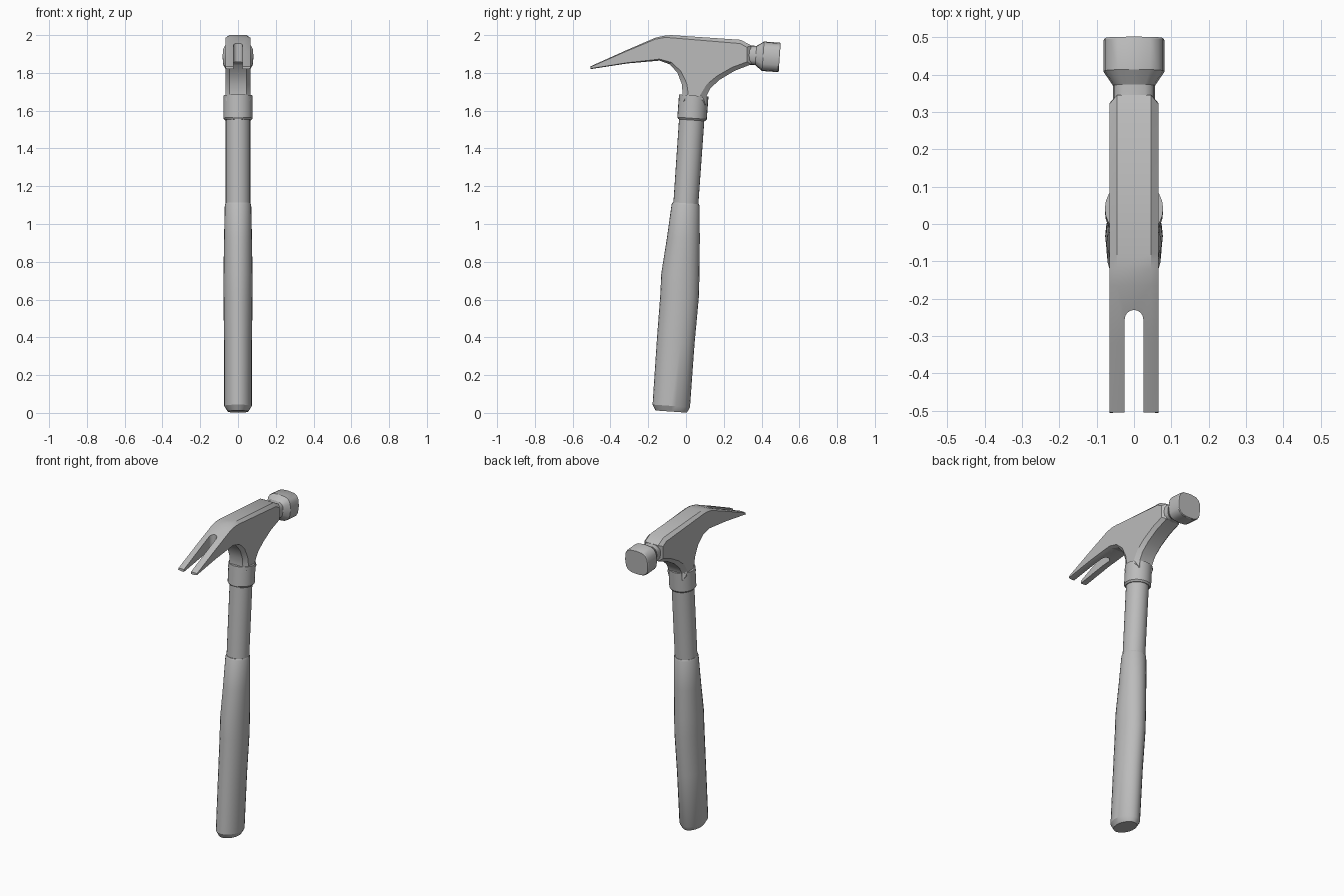
import bpy, bmesh, math
from mathutils import Vector

cube = bpy.data.objects.get("Cube")
if cube:
    bpy.data.objects.remove(cube, do_unlink=True)

GREY = (0.5, 0.5, 0.5, 1.0)
grey = bpy.data.materials.new("grey metal")
grey.use_nodes = True
grey.diffuse_color = GREY
for node in grey.node_tree.nodes:
    if node.type == 'BSDF_PRINCIPLED':
        node.inputs["Base Color"].default_value = GREY

TILT = 0.07  # lean of the whole tool


def make_object(name, bm):
    bmesh.ops.recalc_face_normals(bm, faces=bm.faces)
    mesh = bpy.data.meshes.new(name)
    bm.to_mesh(mesh)
    bm.free()
    mesh.materials.append(grey)
    obj = bpy.data.objects.new(name, mesh)
    bpy.context.collection.objects.link(obj)
    return obj


def activate(obj):
    bpy.ops.object.select_all(action='DESELECT')
    obj.select_set(True)
    bpy.context.view_layer.objects.active = obj


def smooth(obj, angle=30):
    activate(obj)
    bpy.ops.object.shade_smooth_by_angle(angle=math.radians(angle))


def bridge(bm, rings):
    for a, b in zip(rings, rings[1:]):
        n = len(a)
        for i in range(n):
            j = (i + 1) % n
            bm.faces.new((a[i], a[j], b[j], b[i]))
    bm.faces.new(rings[0])
    bm.faces.new(rings[-1])


def loft(name, sections, segments, power, upright):
    """Sections are (y centre, z centre, x radius, second radius)."""
    bm = bmesh.new()
    rings = []
    for y, z, rx, r in sections:
        ring = []
        for i in range(segments):
            a = math.tau * i / segments
            c, s = math.cos(a), math.sin(a)
            u = rx * math.copysign(abs(c) ** power, c)
            v = r * math.copysign(abs(s) ** power, s)
            if upright:
                co = (u, y + v, z - TILT * v)
            else:
                co = (u, y + TILT * v, z + v)
            ring.append(bm.verts.new(co))
        rings.append(ring)
    bridge(bm, rings)
    obj = make_object(name, bm)
    smooth(obj)
    return obj


# Grip, shaft and collar
loft("grip", [(-0.078, 0.007, 0.055, 0.083), (-0.078, 0.037, 0.073, 0.099),
              (-0.055, 0.37, 0.074, 0.1), (-0.034, 0.62, 0.077, 0.102),
              (-0.03, 0.73, 0.077, 0.101), (-0.014, 0.92, 0.074, 0.087),
              (-0.002, 1.1, 0.07, 0.074), (-0.001, 1.11, 0.066, 0.069)],
     24, 1.0, True)
loft("shaft", [(-0.002, 1.09, 0.065, 0.066), (0.032, 1.58, 0.065, 0.067)],
     24, 1.0, True)
loft("collar", [(0.031, 1.55, 0.07, 0.071), (0.032, 1.56, 0.078, 0.078),
                (0.041, 1.68, 0.078, 0.078)], 24, 1.0, True)

# Head: side profile (y, z, chamfer depth), with chamfered rims
profile = [(-0.505, 1.835, 0.003), (-0.32, 1.918, 0.005), (-0.165, 1.985, 0.007),
           (-0.12, 1.996, 0.01), (-0.08, 2.0, 0.014), (0.29, 1.975, 0.02),
           (0.345, 1.945, 0.025), (0.345, 1.845, 0.025), (0.255, 1.81, 0.022),
           (0.18, 1.765, 0.024), (0.13, 1.72, 0.028), (0.107, 1.675, 0.032),
           (0.104, 1.63, 0.032), (-0.022, 1.63, 0.032), (-0.018, 1.69, 0.03),
           (-0.022, 1.74, 0.026), (-0.045, 1.80, 0.02), (-0.085, 1.845, 0.013),
           (-0.14, 1.865, 0.008), (-0.31, 1.85, 0.004), (-0.505, 1.82, 0.003)]


def profile_ring(bm, x, inset):
    ring = []
    for i, (y, z, depth) in enumerate(profile):
        before, after = profile[i - 1], profile[(i + 1) % len(profile)]
        t = Vector((after[0] - before[0], after[1] - before[1])).normalized()
        d = depth if inset else 0
        ring.append(bm.verts.new((x, y + t.y * d, z - t.x * d)))
    return ring


bm = bmesh.new()
bridge(bm, [profile_ring(bm, x, abs(x) > 0.05)
            for x in (-0.065, -0.046, 0.046, 0.065)])
head = make_object("head_and_claw", bm)

# Rounded slot between the claws
SLOT = 0.025
outline = [(-SLOT, -0.6), (SLOT, -0.6)]
for i in range(9):
    a = math.pi * i / 8
    outline.append((SLOT * math.cos(a), -0.255 + SLOT * math.sin(a)))
bm = bmesh.new()
bridge(bm, [[bm.verts.new((x, y, z)) for x, y in outline] for z in (1.7, 2.1)])
cutter = make_object("slot_cutter", bm)
cutter.hide_render = True
activate(head)
cut = head.modifiers.new("claw slot", 'BOOLEAN')
cut.operation = 'DIFFERENCE'
cut.solver = 'EXACT'
cut.object = cutter
bpy.ops.object.modifier_apply(modifier=cut.name)
bpy.data.objects.remove(cutter, do_unlink=True)
smooth(head, 25)

# Striking face and its neck
loft("striking_face", [(0.29, 1.895, 0.058, 0.055), (0.335, 1.894, 0.056, 0.051),
                       (0.37, 1.892, 0.056, 0.051), (0.408, 1.888, 0.082, 0.078),
                       (0.491, 1.882, 0.082, 0.078), (0.496, 1.882, 0.079, 0.075)],
     16, 0.667, False)
